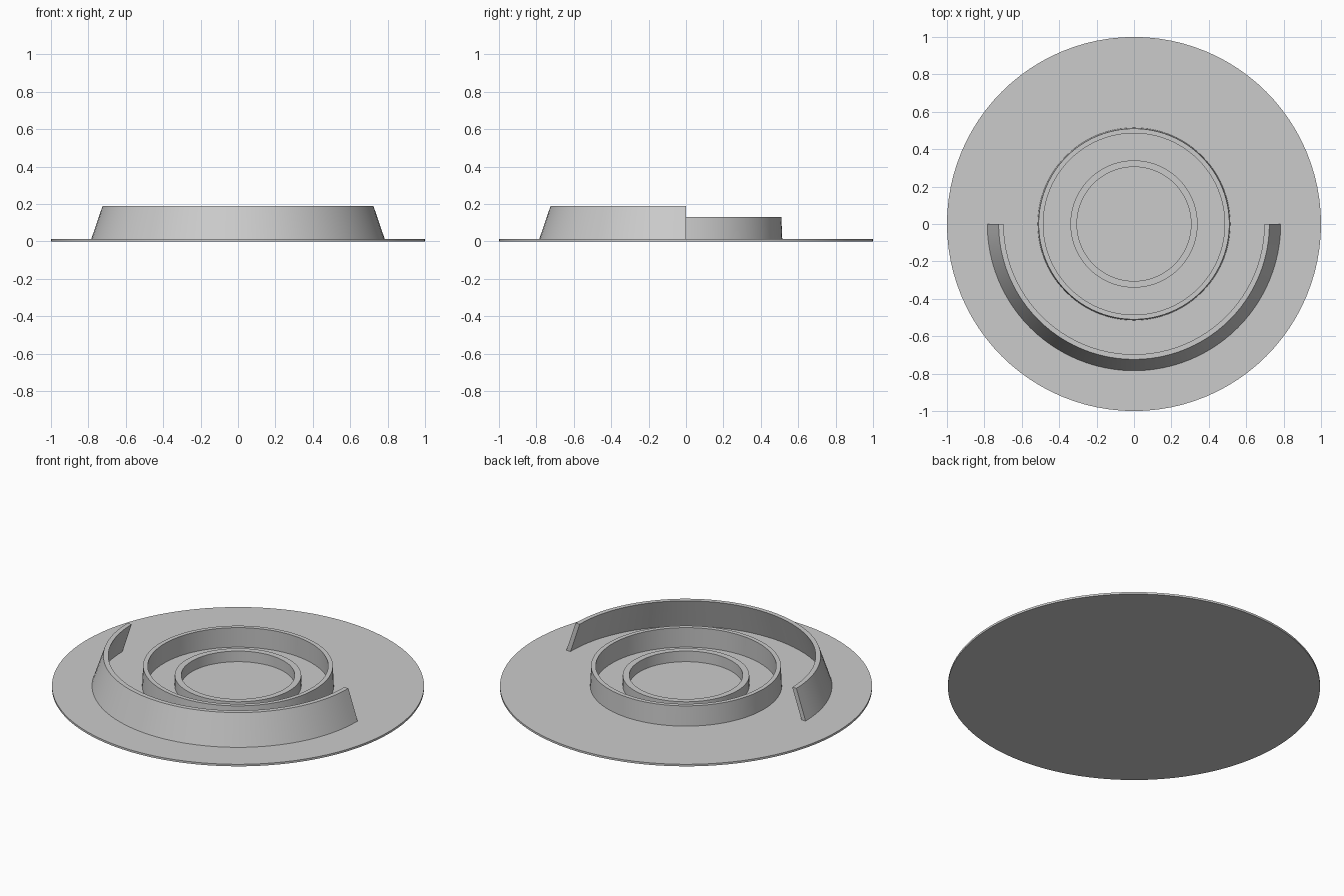
import bpy
import bmesh
import math

cube = bpy.data.objects.get("Cube")
if cube:
    bpy.data.objects.remove(cube, do_unlink=True)

GREY = (0.6, 0.6, 0.6, 1.0)
grey = bpy.data.materials.new("plain grey")
grey.use_nodes = True
grey.diffuse_color = GREY
grey.node_tree.nodes["Principled BSDF"].inputs["Base Color"].default_value = GREY

DISC_TOP = 0.012
FOOT = 0.008  # walls sink slightly into the disc


def finish(name, bm):
    """Turn a bmesh into a smooth, sharp-edged object."""
    bmesh.ops.recalc_face_normals(bm, faces=bm.faces)
    mesh = bpy.data.meshes.new(name)
    bm.to_mesh(mesh)
    bm.free()
    mesh.materials.append(grey)
    obj = bpy.data.objects.new(name, mesh)
    bpy.context.collection.objects.link(obj)
    bpy.ops.object.select_all(action='DESELECT')
    obj.select_set(True)
    bpy.context.view_layer.objects.active = obj
    bpy.ops.object.shade_smooth_by_angle(angle=math.radians(30))
    return obj


def swept_wall(name, profile, angle, steps):
    """Sweep a closed (radius, height) profile about z, starting at -x."""
    bm = bmesh.new()
    verts = [bm.verts.new((-r, 0, z)) for r, z in profile]
    face = bm.faces.new(verts)
    full = angle >= 2 * math.pi
    geom = list(face.edges) if full else [face]
    if full:
        bmesh.ops.delete(bm, geom=[face], context='FACES_ONLY')
    else:
        # Keep a copy of the profile as the starting end cap
        bmesh.ops.duplicate(bm, geom=verts + list(face.edges) + [face])
    bmesh.ops.spin(bm, geom=geom, cent=(0, 0, 0), axis=(0, 0, 1),
                   angle=angle, steps=steps, use_merge=full)
    bmesh.ops.remove_doubles(bm, verts=bm.verts, dist=0.0001)
    return finish(name, bm)


# Thin base disc
bm = bmesh.new()
bmesh.ops.create_cone(bm, cap_ends=True, segments=96, radius1=1, radius2=1,
                      depth=DISC_TOP)
bmesh.ops.translate(bm, verts=bm.verts, vec=(0, 0, DISC_TOP / 2))
finish("base_disc", bm)

# Low inner ring
swept_wall("inner_ring", [(0.34, FOOT), (0.34, 0.075), (0.305, 0.075),
                          (0.305, FOOT)], 2 * math.pi, 96)

# Taller middle ring, very slightly tapered
swept_wall("middle_ring", [(0.515, FOOT), (0.51, 0.13), (0.485, 0.13),
                           (0.49, FOOT)], 2 * math.pi, 96)

# Half-round front wall leaning inward
swept_wall("front_wall", [(0.786, FOOT), (0.724, 0.19), (0.697, 0.19),
                          (0.759, FOOT)], math.pi, 48)
